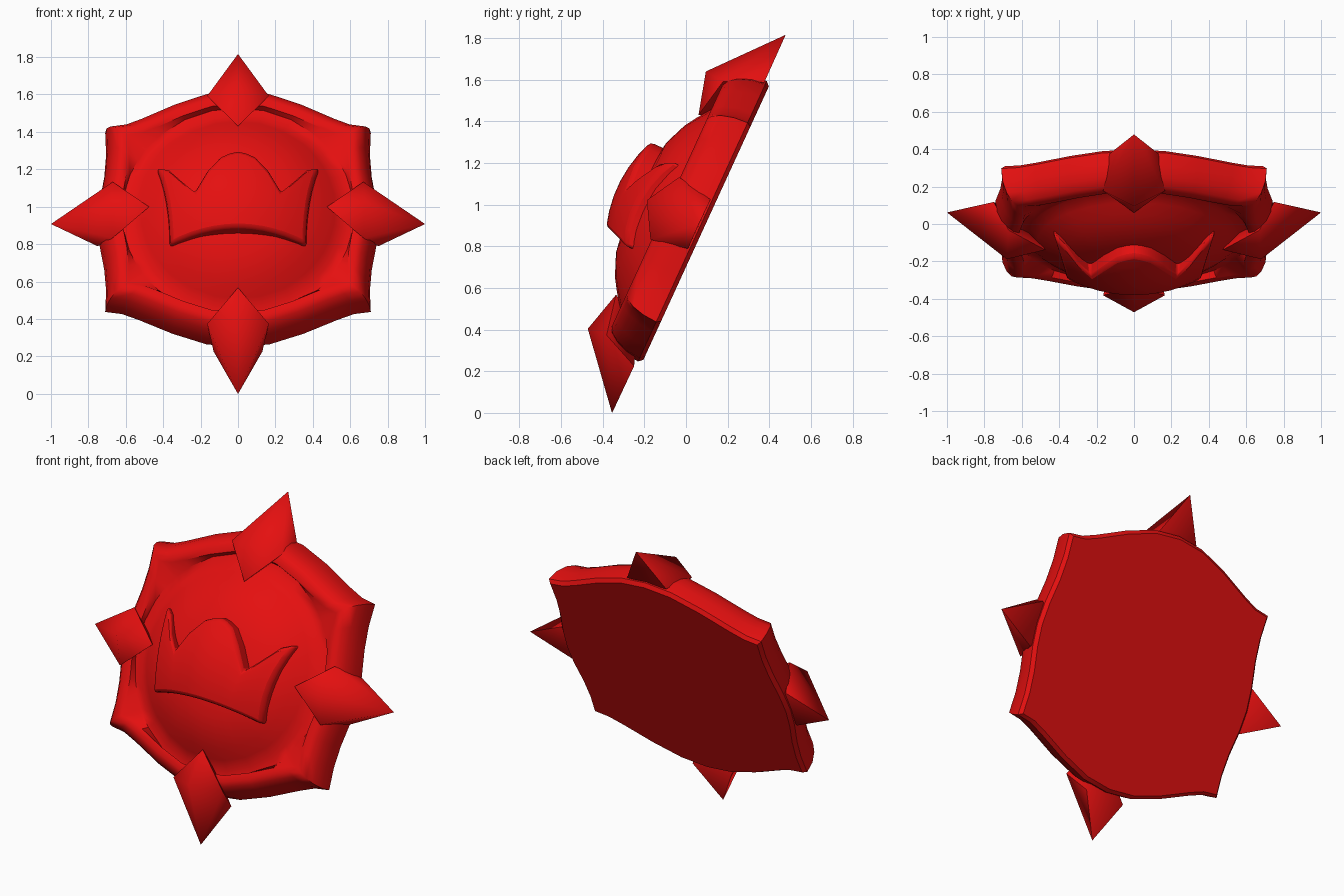
import bpy, bmesh, math
from mathutils import Matrix, Vector

if "Cube" in bpy.data.objects:
    bpy.data.objects.remove(bpy.data.objects["Cube"])

red = bpy.data.materials.new("red")
red.diffuse_color = (0.78, 0.005, 0.005, 1)
red.use_nodes = True
red.node_tree.nodes["Principled BSDF"].inputs["Base Color"].default_value = red.diffuse_color

# The whole emblem leans back: local x/y lie in the disc, local z points forward
LEAN = Matrix.Translation((0, 0.089, 0.895)) @ Matrix.Rotation(math.radians(65.35), 4, 'X')


def finish(name, bm, angle):
    bmesh.ops.recalc_face_normals(bm, faces=bm.faces)
    bm.transform(LEAN)
    me = bpy.data.meshes.new(name)
    bm.to_mesh(me)
    bm.free()
    me.materials.append(red)
    ob = bpy.data.objects.new(name, me)
    bpy.context.collection.objects.link(ob)
    bpy.ops.object.select_all(action='DESELECT')
    ob.select_set(True)
    bpy.context.view_layer.objects.active = ob
    bpy.ops.object.shade_smooth_by_angle(angle=math.radians(angle))
    return ob


# Disc: four-cornered scalloped outline, blended into a round dome
quarter = [(.75, 0), (.74, .13), (.715, .28), (.705, .41), (.71, .54),
           (.62, .553), (.53, .59), (.35, .675), (.17, .74), (0, .76)]
half = quarter + [(-x, y) for x, y in reversed(quarter[:-1])]
outline = half + [(x, -y * .95) for x, y in reversed(half[1:-1])]

# (radius or outline scale, height, follows the outline)
rows = [(.975, 0, 1), (1, .02, 1), (.99, .09, 1), (.96, .15, 1), (.92, .19, 1),
        (.88, .205, 1), (.83, .2, 1), (.62, .165, 0), (.57, .17, 0), (.52, .21, 0),
        (.46, .252, 0), (.4, .29, 0), (.29, .335, 0), (.15, .355, 0)]
bm = bmesh.new()
rings = []
for s, w, follow in rows:
    ring = []
    for x, y in outline:
        d = s if follow else s / math.hypot(x, y)
        ring.append(bm.verts.new((x * d, y * d, w)))
    rings.append(ring)
n = len(outline)
for a, b in zip(rings, rings[1:]):
    for i in range(n):
        j = (i + 1) % n
        bm.faces.new((a[i], a[j], b[j], b[i]))
bm.faces.new(rings[0])
bm.faces.new(rings[-1])
finish("disc", bm, 40)

# Crown plate: columns running from the lower band to the toothed top edge
tops = [(0, .26), (.04, .25), (.09, .225), (.16, .14), (.23, .015),
        (.30, .095), (.37, .19), (.43, .225)]
columns = [(-x, y) for x, y in reversed(tops[1:])] + tops
ROWS = 7
bm = bmesh.new()
grid = []
for tx, ty in columns:
    bx, by = tx * .84, -.2 - .25 * tx * tx
    col = []
    for k in range(ROWS):
        t = k / (ROWS - 1)
        x = bx + (tx - bx) * t * t
        y = by + (ty - by) * t
        col.append(bm.verts.new((x, y, .46 - .8 * (x * x + y * y))))
    grid.append(col)
for a, b in zip(grid, grid[1:]):
    for k in range(ROWS - 1):
        bm.faces.new((a[k], b[k], b[k + 1], a[k + 1]))
# skirt sinking the plate into the dome
rim = [e for e in bm.edges if e.is_boundary]
out = bmesh.ops.extrude_edge_only(bm, edges=rim)["geom"]
for v in out:
    if isinstance(v, bmesh.types.BMVert):
        v.co.x *= 1.03
        v.co.z -= .14
crown = finish("crown", bm, 50)
bevel = crown.modifiers.new("soft_edges", 'BEVEL')
bevel.width = .02
bevel.segments = 2
bevel.limit_method = 'ANGLE'
bevel.angle_limit = math.radians(50)

# Four pointed spikes with a five-sided section: (outward, sideways, height)
shape = [(.75, .13, .028), (.75, -.13, .028), (.67, .165, .21), (.67, -.165, .21),
         (.68, 0, .305), (1, 0, .03), (.475, 0, .25), (.55, 0, .1)]
for i, side in enumerate(("right", "top", "left", "bottom")):
    bm = bmesh.new()
    turn = Matrix.Rotation(i * math.pi / 2, 4, 'Z')
    verts = [bm.verts.new(turn @ Vector(p)) for p in shape]
    bmesh.ops.convex_hull(bm, input=verts)
    finish(side + "_spike", bm, 65)
